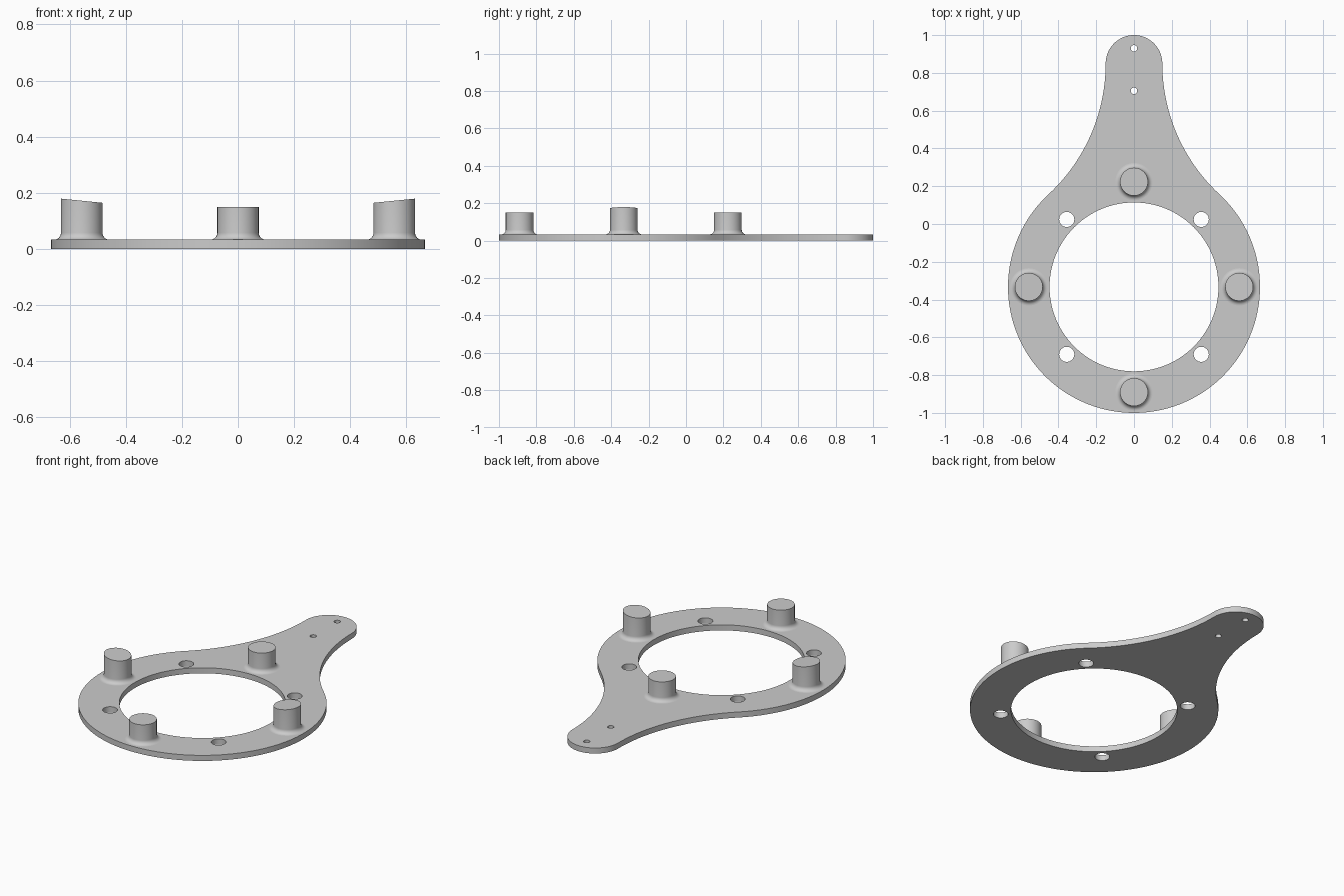
import bpy, bmesh
from math import sin, cos, pi, atan2, radians

cube = bpy.data.objects.get("Cube")
if cube:
    bpy.data.objects.remove(cube, do_unlink=True)

THICK = 0.033
RING_Y, RING_R, BORE_R = -0.333, 0.667, 0.447
TIP_Y, TIP_R = 0.85, 0.15
NECK_R = 0.945          # concave side arc, tangent to ring and tip
POST_R, FILLET = 0.074, 0.025

grey = bpy.data.materials.new("plain_grey")
grey.use_nodes = True
colour = (0.6, 0.6, 0.6, 1)
grey.diffuse_color = colour
grey.node_tree.nodes["Principled BSDF"].inputs["Base Color"].default_value = colour


def arc(cx, cy, r, a0, a1, n):
    steps = [a0 + (a1 - a0) * i / n for i in range(n + 1)]
    return [(cx + r * cos(a), cy + r * sin(a)) for a in steps]


def circle(cx, cy, r, n):
    return arc(cx, cy, r, 0, 2 * pi, n)[:-1]


def finish(obj):
    bpy.ops.object.select_all(action="DESELECT")
    obj.select_set(True)
    bpy.context.view_layer.objects.active = obj
    bpy.ops.object.shade_smooth_by_angle(angle=radians(35))


# Plate outline: right half from the ring's bottom to the tip, then mirrored
neck_x = TIP_R + NECK_R
join = atan2(TIP_Y - RING_Y, neck_x)
half = arc(0, RING_Y, RING_R, -pi / 2, join, 60)
half += arc(neck_x, TIP_Y, NECK_R, join + pi, pi, 24)[1:]
half += arc(0, TIP_Y, TIP_R, 0, pi / 2, 16)[1:]
outline = half + [(-x, y) for x, y in half[-2:0:-1]]

# Bore, four bolt holes and two small tip holes
loops = [outline, circle(0, RING_Y, BORE_R, 96)]
loops += [circle(sx * 0.356, RING_Y + sy * 0.357, 0.04, 32) for sx in (-1, 1) for sy in (-1, 1)]
loops += [circle(0, y, 0.017, 20) for y in (0.93, 0.705)]

# Plate: filled flat outline, extruded upwards
bm = bmesh.new()
edges = []
for loop in loops:
    vs = [bm.verts.new((x, y, 0)) for x, y in loop]
    edges += [bm.edges.new((a, b)) for a, b in zip(vs, vs[1:] + vs[:1])]
bmesh.ops.triangle_fill(bm, edges=edges, use_beauty=True, normal=(0, 0, 1))
ext = bmesh.ops.extrude_face_region(bm, geom=bm.faces[:], use_keep_orig=True)
for v in ext["geom"]:
    if isinstance(v, bmesh.types.BMVert):
        v.co.z = THICK
bmesh.ops.recalc_face_normals(bm, faces=bm.faces[:])
mesh = bpy.data.meshes.new("plate")
bm.to_mesh(mesh)
bm.free()
mesh.materials.append(grey)
plate = bpy.data.objects.new("plate", mesh)
bpy.context.collection.objects.link(plate)
finish(plate)


def post(name, x, y, height, slope):
    """Round post with a filleted foot; slope tilts the top along x."""
    profile = [(POST_R + FILLET * (1 - sin(a)), THICK + FILLET * (1 - cos(a)))
               for a in (i * pi / 16 for i in range(9))]
    profile.append((POST_R, height))
    bm = bmesh.new()
    n = 48
    rings = []
    for r, z in profile:
        tilt = slope if z == height else 0
        rings.append([bm.verts.new((px, py, z + tilt * px)) for px, py in circle(0, 0, r, n)])
    for low, high in zip(rings, rings[1:]):
        for i in range(n):
            j = (i + 1) % n
            bm.faces.new((low[i], low[j], high[j], high[i]))
    bm.faces.new(rings[-1])
    me = bpy.data.meshes.new(name)
    bm.to_mesh(me)
    bm.free()
    me.materials.append(grey)
    obj = bpy.data.objects.new(name, me)
    obj.location = (x, y, 0)
    bpy.context.collection.objects.link(obj)
    finish(obj)


# Four posts: level front and back, tops sloping down inwards at the sides
post("front_post", 0, RING_Y - 0.557, 0.15, 0)
post("back_post", 0, RING_Y + 0.557, 0.15, 0)
post("left_post", 0.557, RING_Y, 0.172, 0.1)
post("right_post", -0.557, RING_Y, 0.172, -0.1)
